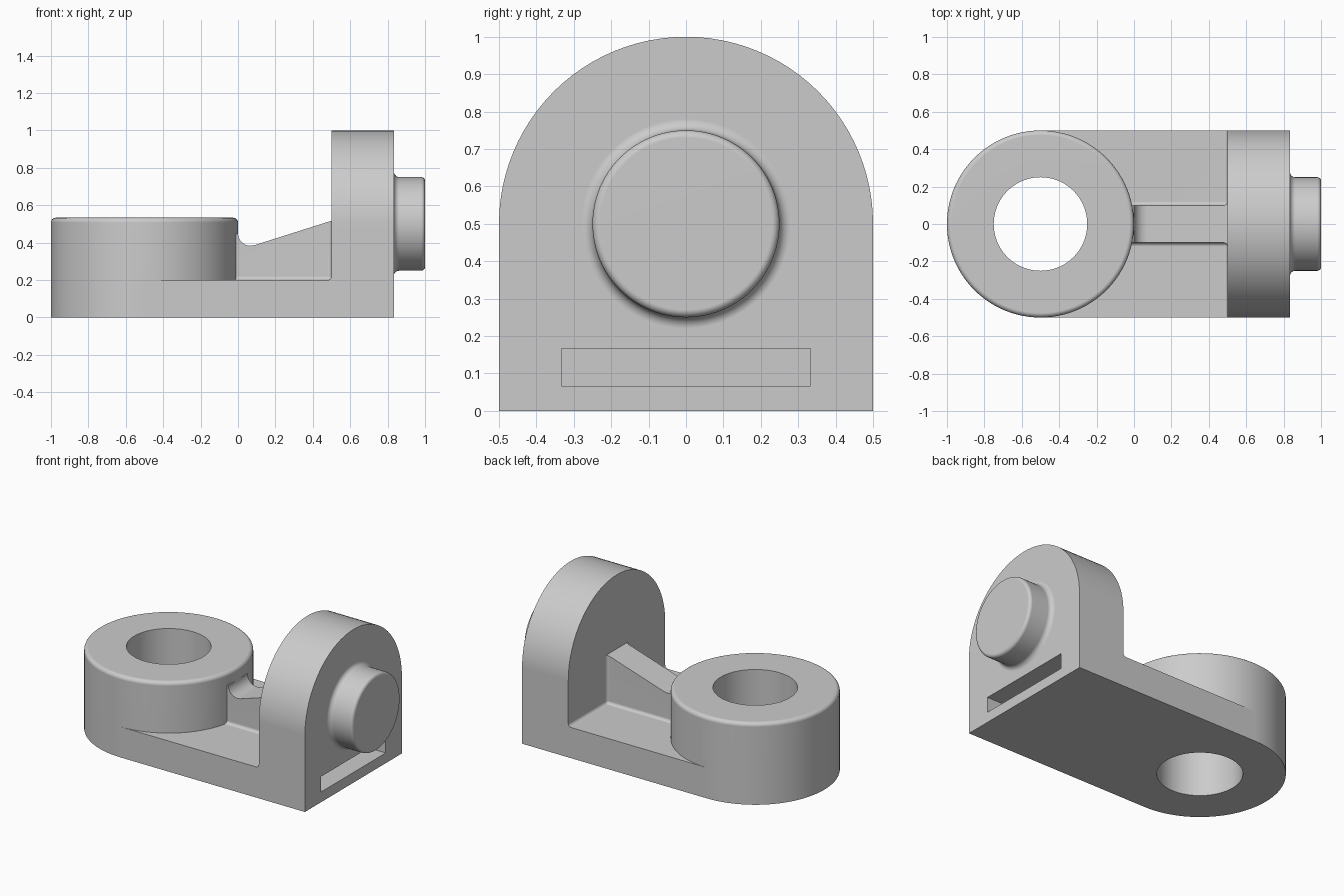
import bpy, bmesh
from math import sin, cos, radians, pi
from mathutils import Matrix, Vector

cube = bpy.data.objects.get("Cube")
if cube:
    bpy.data.objects.remove(cube, do_unlink=True)

grey = bpy.data.materials.new("plain grey")
grey.use_nodes = True
colour = (0.6, 0.6, 0.6, 1)
grey.diffuse_color = colour
grey.node_tree.nodes["Principled BSDF"].inputs["Base Color"].default_value = colour


def arc(cx, cy, r, start, end, steps=6):
    angles = [radians(start + (end - start) * i / steps) for i in range(steps + 1)]
    return [(cx + r * cos(a), cy + r * sin(a)) for a in angles]


def finish(bm, name):
    bmesh.ops.remove_doubles(bm, verts=bm.verts, dist=1e-5)
    bmesh.ops.recalc_face_normals(bm, faces=bm.faces)
    mesh = bpy.data.meshes.new(name)
    bm.to_mesh(mesh)
    bm.free()
    mesh.materials.append(grey)
    obj = bpy.data.objects.new(name, mesh)
    bpy.context.collection.objects.link(obj)
    return obj


def prism(name, points, to_3d, depth):
    """Extrude a flat outline along a depth vector."""
    bm = bmesh.new()
    face = bm.faces.new([bm.verts.new(to_3d(*p)) for p in points])
    result = bmesh.ops.extrude_face_region(bm, geom=[face])
    moved = [v for v in result["geom"] if isinstance(v, bmesh.types.BMVert)]
    bmesh.ops.translate(bm, verts=moved, vec=depth)
    return finish(bm, name)


def lathe(name, profile, matrix, steps=96):
    """Spin (radius, height) points around z, then place the result."""
    bm = bmesh.new()
    verts = [bm.verts.new((r, 0, h)) for r, h in profile]
    edges = [bm.edges.new(pair) for pair in zip(verts, verts[1:])]
    bmesh.ops.spin(bm, geom=verts + edges, axis=(0, 0, 1), cent=(0, 0, 0),
                   angle=2 * pi, steps=steps)
    bmesh.ops.transform(bm, matrix=matrix, verts=bm.verts)
    return finish(bm, name)


def box(name, low, high, round_edges=0):
    low, high = Vector(low), Vector(high)
    bm = bmesh.new()
    bmesh.ops.create_cube(bm, size=1)
    bmesh.ops.scale(bm, vec=high - low, verts=bm.verts)
    bmesh.ops.translate(bm, vec=(low + high) / 2, verts=bm.verts)
    if round_edges:
        bmesh.ops.bevel(bm, geom=bm.edges[:], offset=round_edges, segments=4,
                        profile=0.5, affect='EDGES')
    return finish(bm, name)


def combine(target, tool, operation):
    mod = target.modifiers.new(tool.name, 'BOOLEAN')
    mod.operation, mod.solver, mod.object = operation, 'EXACT', tool
    bpy.context.view_layer.objects.active = target
    bpy.ops.object.modifier_apply(modifier=mod.name)
    bpy.data.objects.remove(tool, do_unlink=True)


# Base with the sloping rib profile, full width at first
side = [(-0.5, 0), (0.5, 0), (0.5, 0.517)]
side += arc(0.067, 0.45, 0.067, -72.5, -180, 10) + [(-0.1, 0.45), (-0.1, 0.2), (-0.5, 0.2)]
bracket = prism("bracket", side, lambda x, z: (x, -0.5, z), (0, 1, 0))

# Upright plate with a round top
arch = [(-0.5, 0), (0.5, 0)] + arc(0, 0.5, 0.5, 0, 180, 48)
combine(bracket, prism("upright_plate", arch, lambda y, z: (0.5, y, z), (0.333, 0, 0)), 'UNION')

# Rounded pockets on both sides leave the rib and its fillets
for s in (-1, 1):
    ys = sorted((s * 0.1, s * 0.7))
    pocket = box("pocket_cutter", (-0.7, ys[0], 0.2), (0.5, ys[1], 0.8), 0.02)
    combine(bracket, pocket, 'DIFFERENCE')

# Round boss with a softened top edge, and its bore
boss_profile = [(0, 0), (0.5, 0)] + arc(0.475, 0.508, 0.025, 0, 90) + [(0, 0.533)]
boss_place = Matrix.Translation((-0.5, 0, 0))
combine(bracket, lathe("boss", boss_profile, boss_place), 'UNION')
bore = [(0, -0.1), (0.25, -0.1), (0.25, 0.7), (0, 0.7)]
combine(bracket, lathe("bore_cutter", bore, boss_place), 'DIFFERENCE')

# Pin on the outer face, filleted at its root and rounded at its end
pin = [(0, 0.78), (0.28, 0.78)] + arc(0.28, 0.863, 0.03, -90, -180)
pin += arc(0.23, 0.98, 0.02, 0, 90) + [(0, 1)]
pin_place = Matrix.Translation((0, 0, 0.5)) @ Matrix.Rotation(pi / 2, 4, 'Y')
combine(bracket, lathe("pin", pin, pin_place), 'UNION')

# Slot low in the outer face
slot = box("slot_cutter", (0.4, -0.333, 0.067), (0.9, 0.333, 0.167))
combine(bracket, slot, 'DIFFERENCE')

# Smooth shading with crisp edges and flat faces
bpy.ops.object.select_all(action='DESELECT')
bracket.select_set(True)
bpy.context.view_layer.objects.active = bracket
bpy.ops.object.shade_smooth_by_angle(angle=radians(32))
weighted = bracket.modifiers.new("even_normals", 'WEIGHTED_NORMAL')
weighted.keep_sharp = True
